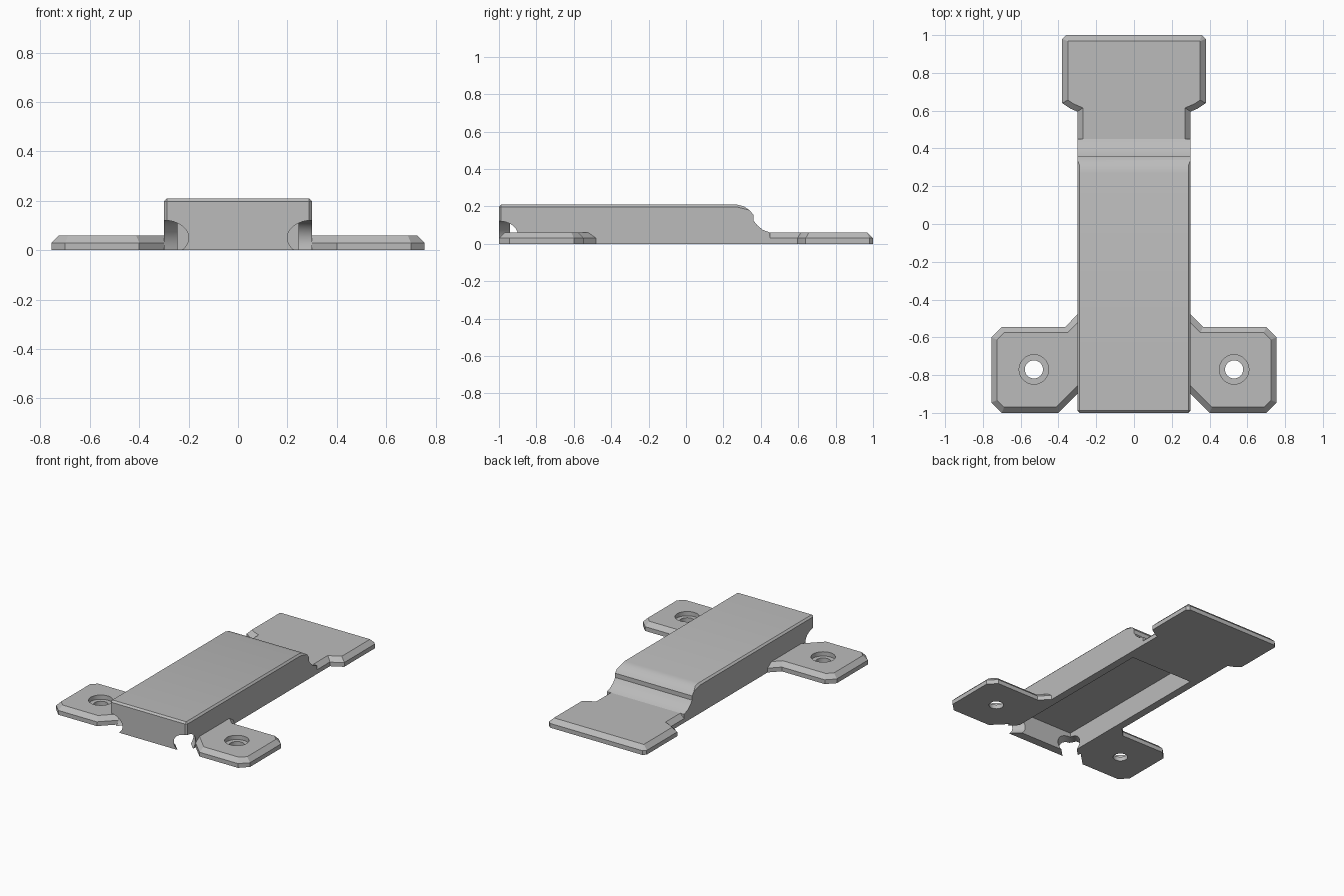
import bpy
import bmesh
from math import pi
from mathutils import Matrix, Vector

cube = bpy.data.objects.get("Cube")
if cube:
    bpy.data.objects.remove(cube, do_unlink=True)

CHAMFER = 0.03
PLATE = 0.06

grey = bpy.data.materials.new("matte_grey")
grey.use_nodes = True
grey.diffuse_color = (0.5, 0.5, 0.5, 1)
grey.node_tree.nodes["Principled BSDF"].inputs["Base Color"].default_value = (0.5, 0.5, 0.5, 1)


def make_object(name, bm):
    bmesh.ops.recalc_face_normals(bm, faces=bm.faces[:])
    mesh = bpy.data.meshes.new(name)
    bm.to_mesh(mesh)
    bm.free()
    mesh.materials.append(grey)
    obj = bpy.data.objects.new(name, mesh)
    bpy.context.collection.objects.link(obj)
    return obj


def prism(points, direction):
    """Closed outline swept along a direction."""
    bm = bmesh.new()
    face = bm.faces.new([bm.verts.new(p) for p in points])
    swept = bmesh.ops.extrude_face_region(bm, geom=[face])["geom"]
    verts = [g for g in swept if isinstance(g, bmesh.types.BMVert)]
    bmesh.ops.translate(bm, verts=verts, vec=direction)
    return bm


def chamfer(bm, rule):
    edges = [e for e in bm.edges if rule(e.verts[0].co, e.verts[1].co)]
    bmesh.ops.bevel(bm, geom=edges, offset=CHAMFER, segments=1,
                    affect='EDGES', clamp_overlap=True)


def cylinder(center, radius, depth, rotation=None):
    bm = bmesh.new()
    matrix = Matrix.Translation(center) @ (rotation or Matrix())
    bmesh.ops.create_cone(bm, cap_ends=True, segments=48, radius1=radius,
                          radius2=radius, depth=depth, matrix=matrix)
    return make_object("cutter", bm)


def cut(obj, cutters):
    bpy.context.view_layer.objects.active = obj
    for cutter in cutters:
        mod = obj.modifiers.new("cut", 'BOOLEAN')
        mod.operation = 'DIFFERENCE'
        mod.solver = 'EXACT'
        mod.object = cutter
        bpy.ops.object.modifier_apply(modifier=mod.name)
        bpy.data.objects.remove(cutter, do_unlink=True)


# Body: side profile swept across the width
profile = [(-1, 0), (-1, 0.21), (0.27, 0.21), (0.31, 0.2), (0.34, 0.18),
           (0.36, 0.155), (0.36, 0.125), (0.38, 0.1), (0.41, 0.075),
           (0.45, PLATE), (0.45, 0)]
bm = prism([(-0.3, y, z) for y, z in profile], (0.6, 0, 0))


def body_edge(a, b):
    top_side = abs(a.x - b.x) < 0.01 and min(a.z, b.z) > 0.19 and max(a.y, b.y) < 0.32
    front = max(a.y, b.y) < -0.99 and a.z + b.z > 0.1
    return top_side or front


chamfer(bm, body_edge)
body = make_object("body_shell", bm)

# Hollow underside and slanted tie holes through the front corners
bm = prism([(-0.245, -0.94, -0.1), (0.245, -0.94, -0.1),
            (0.245, 0.28, -0.1), (-0.245, 0.28, -0.1)], (0, 0, 0.25))
cutters = [make_object("cutter", bm)]
for side in (-1, 1):
    turn = Vector((0, 0, 1)).rotation_difference(Vector((side, -1, 0))).to_matrix().to_4x4()
    cutters.append(cylinder((side * 0.3, -1, 0.05), 0.071, 0.5, turn))
cut(body, cutters)

# Rear tab with its neck
half = [(0.3, 0.3), (0.3, 0.595), (0.335, 0.61), (0.38, 0.64), (0.38, 0.98), (0.36, 1)]
outline = half + [(-x, y) for x, y in reversed(half)]
bm = prism([(x, y, 0) for x, y in outline], (0, 0, PLATE))
chamfer(bm, lambda a, b: min(a.z, b.z) > 0.05 and max(a.y, b.y) > 0.31)
tab = make_object("rear_tab", bm)

# Mounting ears with counterbored screw holes
ear_outline = [(0.25, -0.85), (0.4, -1), (0.7, -1), (0.755, -0.945),
               (0.755, -0.6), (0.7, -0.545), (0.365, -0.545), (0.3, -0.48), (0.25, -0.48)]
ears = []
for side, name in ((-1, "right_ear"), (1, "left_ear")):
    bm = prism([(side * x, y, 0) for x, y in ear_outline], (0, 0, PLATE))
    chamfer(bm, lambda a, b: min(a.z, b.z) > 0.05 and max(abs(a.x), abs(b.x)) > 0.31)
    ear = make_object(name, bm)
    cut(ear, [cylinder((side * 0.53, -0.77, 0), 0.048, 0.4),
              cylinder((side * 0.53, -0.77, 0.13), 0.078, 0.2)])
    ears.append(ear)

# Smooth curves, crisp edges
bpy.ops.object.select_all(action='DESELECT')
for obj in [body, tab] + ears:
    obj.select_set(True)
bpy.context.view_layer.objects.active = body
bpy.ops.object.shade_smooth_by_angle(angle=pi / 6)
